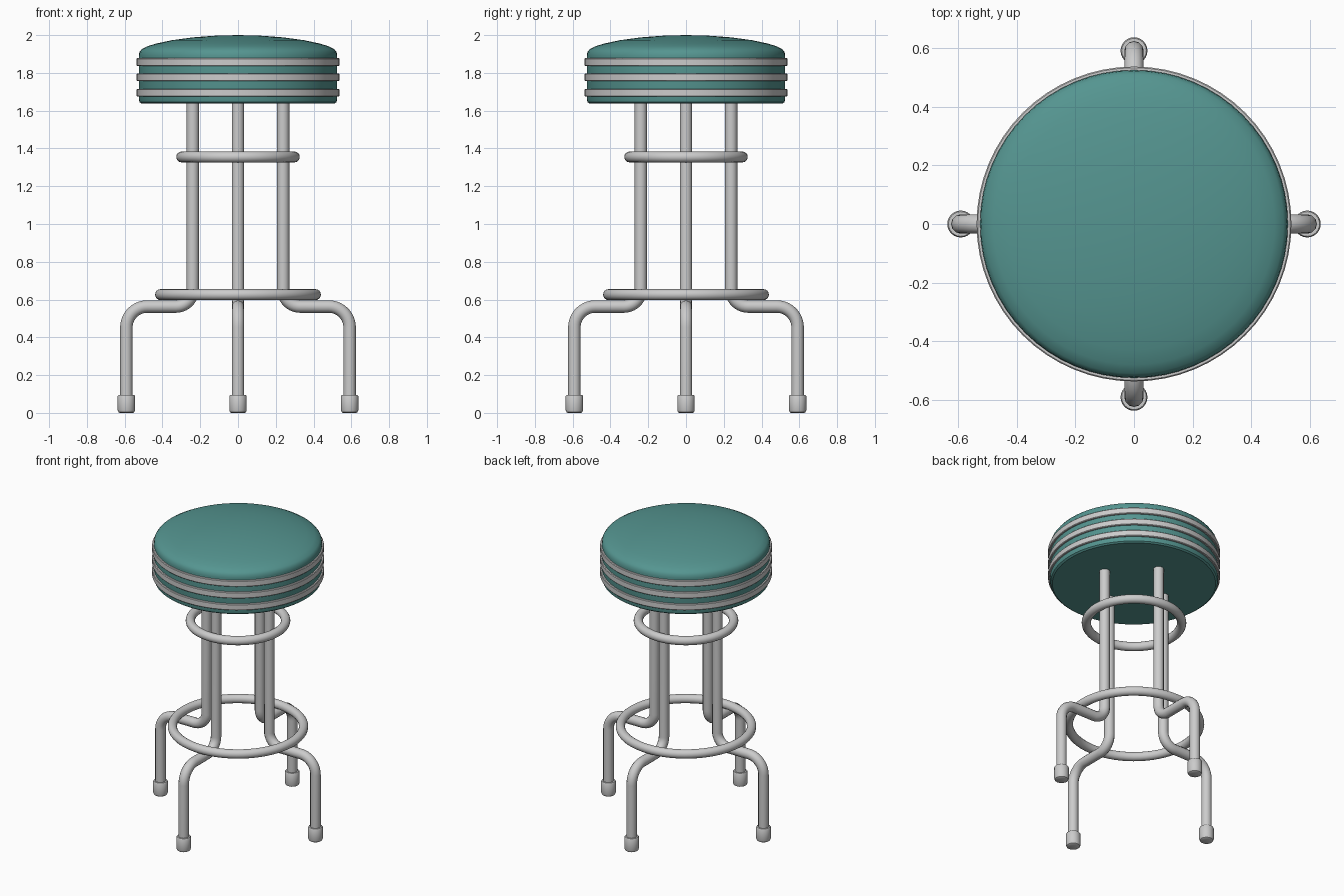
import bpy, bmesh
from math import sin, cos, pi, radians

if "Cube" in bpy.data.objects:
    bpy.data.objects.remove(bpy.data.objects["Cube"])


def material(name, color):
    m = bpy.data.materials.new(name)
    m.diffuse_color = color
    m.use_nodes = True
    m.node_tree.nodes["Principled BSDF"].inputs["Base Color"].default_value = m.diffuse_color
    return m


teal = material("teal_vinyl", (0.09, 0.30, 0.28, 1))


def finish(obj, mat=None):
    if mat:
        obj.data.materials.append(mat)
    bpy.ops.object.select_all(action='DESELECT')
    obj.select_set(True)
    bpy.context.view_layer.objects.active = obj
    bpy.ops.object.shade_smooth_by_angle(angle=radians(35))
    return obj


def lathe(name, profile, loc=(0, 0, 0), steps=64, closed=False, mat=None):
    """Spin an (r, z) profile around the z axis."""
    bm = bmesh.new()
    vs = [bm.verts.new((r, 0, z)) for r, z in profile]
    es = [bm.edges.new(p) for p in zip(vs, vs[1:])]
    if closed:
        es.append(bm.edges.new((vs[-1], vs[0])))
    bmesh.ops.spin(bm, geom=vs + es, cent=(0, 0, 0), axis=(0, 0, 1),
                   angle=2 * pi, steps=steps, use_duplicate=False)
    bmesh.ops.remove_doubles(bm, verts=bm.verts, dist=1e-4)
    bmesh.ops.recalc_face_normals(bm, faces=bm.faces)
    me = bpy.data.meshes.new(name)
    bm.to_mesh(me)
    bm.free()
    obj = bpy.data.objects.new(name, me)
    bpy.context.collection.objects.link(obj)
    obj.location = loc
    return finish(obj, mat)


def ring(name, major, minor, z):
    bpy.ops.mesh.primitive_torus_add(major_radius=major, minor_radius=minor, location=(0, 0, z),
                                     major_segments=64, minor_segments=16)
    obj = bpy.context.object
    obj.name = name
    finish(obj)


def arc(cx, cz, r, a0, a1, n=10):
    return [(cx + r * cos(a0 + (a1 - a0) * i / n), cz + r * sin(a0 + (a1 - a0) * i / n))
            for i in range(n + 1)]


def tube(name, path, radius, angle):
    """Round tube along an (x, z) path, turned around the z axis."""
    cu = bpy.data.curves.new(name + "_path", 'CURVE')
    cu.dimensions = '3D'
    cu.bevel_depth = radius
    cu.bevel_resolution = 4
    cu.use_fill_caps = True
    sp = cu.splines.new('POLY')
    sp.points.add(len(path) - 1)
    for p, (x, z) in zip(sp.points, path):
        p.co = (x, 0, z, 1)
    obj = bpy.data.objects.new(name, cu)
    bpy.context.collection.objects.link(obj)
    obj.rotation_euler.z = angle
    bpy.ops.object.select_all(action='DESELECT')
    obj.select_set(True)
    bpy.context.view_layer.objects.active = obj
    bpy.ops.object.convert(target='MESH')
    obj = bpy.context.object
    obj.name = name
    finish(obj)


# Domed cushion
lathe("seat", [(0, 2.0), (0.12, 1.997), (0.24, 1.988), (0.35, 1.973), (0.43, 1.956),
               (0.48, 1.941), (0.51, 1.925), (0.522, 1.91), (0.525, 1.89),
               (0.525, 1.66), (0.521, 1.645), (0.51, 1.637), (0, 1.637)], mat=teal)

# Three trim bands around the cushion
for i, z in enumerate((1.857, 1.777, 1.695)):
    h = 0.021
    lathe(f"trim_band_{i + 1}", [(0.515, z - h), (0.533, z - h), (0.537, z - h + 0.004),
                                 (0.537, z + h - 0.004), (0.533, z + h), (0.515, z + h)],
          closed=True)

# Brace ring and foot ring
ring("brace_ring", 0.298, 0.029, 1.355)
ring("foot_ring", 0.41, 0.029, 0.626)

# Four bent legs with end caps
R_LEG, X_TOP, X_FOOT, Z_BEND = 0.033, 0.239, 0.591, 0.563
path = ([(X_TOP, 1.65)]
        + arc(X_TOP + 0.09, Z_BEND + 0.09, 0.09, pi, 1.5 * pi)
        + arc(X_FOOT - 0.11, Z_BEND - 0.11, 0.11, pi / 2, 0)
        + [(X_FOOT, 0.03)])
for side, a in (("right", 0), ("back", pi / 2), ("left", pi), ("front", 1.5 * pi)):
    tube(side + "_leg", path, R_LEG, a)
    lathe(side + "_foot_cap",
          [(0, 0), (0.036, 0), (0.042, 0.004), (0.046, 0.015), (0.046, 0.088),
           (0.042, 0.095), (0, 0.095)],
          loc=(X_FOOT * cos(a), X_FOOT * sin(a), 0), steps=24)
